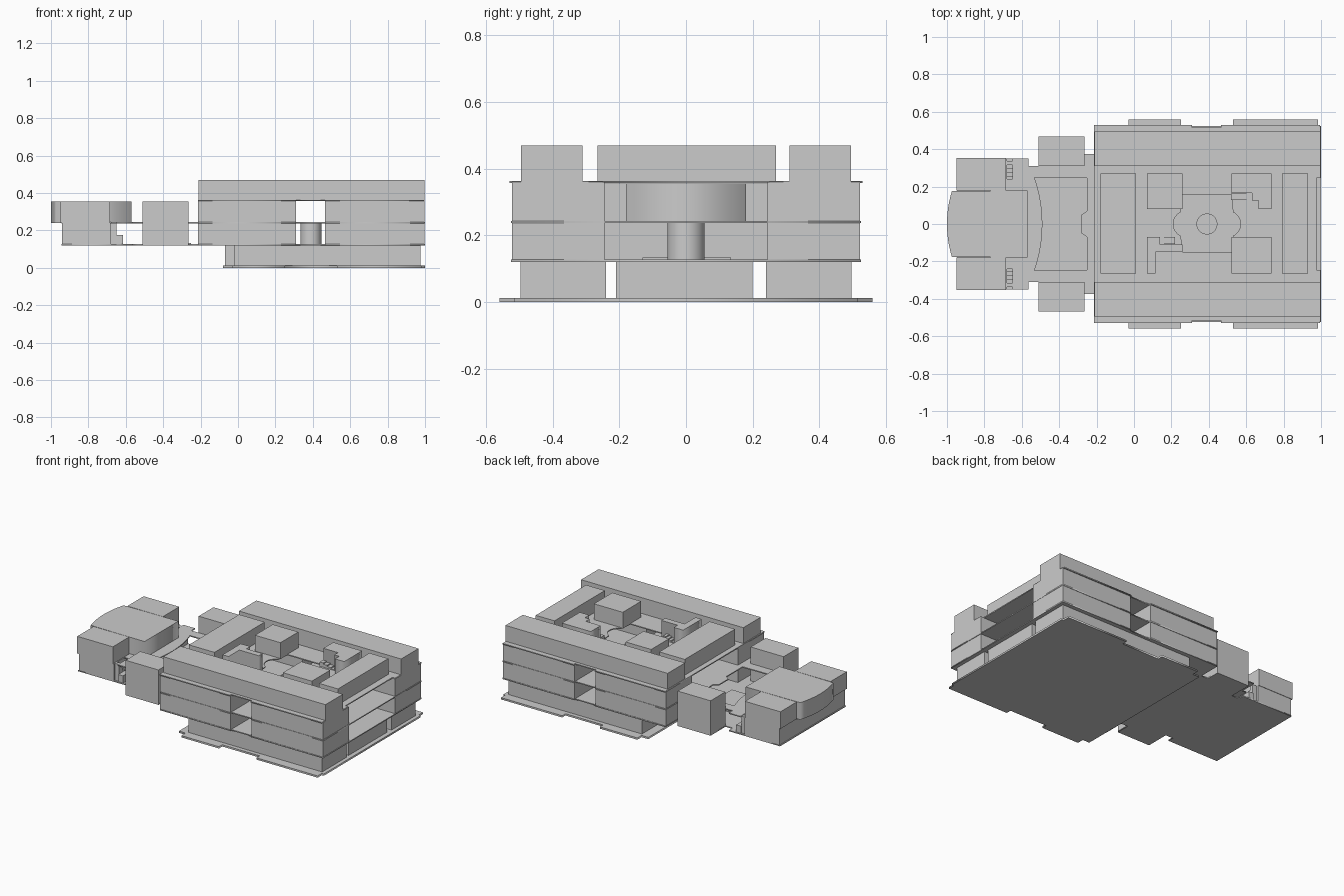
import bpy, bmesh, math


def prism(name, loops, z0, z1):
    """Flat plate from 2D outlines; later loops inside the first become holes."""
    cu = bpy.data.curves.new(name, 'CURVE')
    cu.dimensions = '2D'
    cu.fill_mode = 'BOTH'
    cu.extrude = (z1 - z0) / 2
    for pts in loops:
        sp = cu.splines.new('POLY')
        sp.points.add(len(pts) - 1)
        for p, (x, y) in zip(sp.points, pts):
            p.co = (x, y, 0, 1)
        sp.use_cyclic_u = True
    ob = bpy.data.objects.new(name, cu)
    bpy.context.collection.objects.link(ob)
    ob.location.z = (z0 + z1) / 2
    bpy.ops.object.select_all(action='DESELECT')
    ob.select_set(True)
    bpy.context.view_layer.objects.active = ob
    bpy.ops.object.convert(target='MESH')
    return bpy.context.object


def block(name, x0, x1, y0, y1, z0, z1):
    bm = bmesh.new()
    bmesh.ops.create_cube(bm, size=1)
    for v in bm.verts:
        v.co = ((x0 + x1) / 2 + v.co.x * (x1 - x0),
                (y0 + y1) / 2 + v.co.y * (y1 - y0),
                (z0 + z1) / 2 + v.co.z * (z1 - z0))
    me = bpy.data.meshes.new(name)
    bm.to_mesh(me)
    bm.free()
    ob = bpy.data.objects.new(name, me)
    bpy.context.collection.objects.link(ob)
    return ob


def pair(name, x0, x1, y0, y1, z0, z1):
    """The same block on the front and back side."""
    block(name + "_back", x0, x1, y0, y1, z0, z1)
    block(name + "_front", x0, x1, -y1, -y0, z0, z1)


def mirror_outline(half):
    """Close an outline given for y > 0 by reflecting it across y = 0."""
    return half + [(x, -y) for x, y in reversed(half)]


def arc(cx, cy, r, a0, a1, n=12):
    return [(cx + r * math.cos(math.radians(a0 + (a1 - a0) * i / n)),
             cy + r * math.sin(math.radians(a0 + (a1 - a0) * i / n))) for i in range(n + 1)]


# floor heights and slab thickness
F0, F1, F2, F3, TOP, T = 0.0, 0.12, 0.24, 0.36, 0.47, 0.007

# atrium opening: rectangle with a curved bay at either end
atrium = ([(0.26, -0.15), (0.52, -0.15)] + arc(0.52, 0, 0.07, -90, -270)[::1]
          + [(0.52, 0.155), (0.26, 0.155)] + arc(0.26, 0, 0.07, 90, 270))
atrium = ([(0.26, -0.15), (0.52, -0.15)] + arc(0.50, 0, 0.07, -65, 65)
          + [(0.52, 0.155), (0.26, 0.155)] + arc(0.28, 0, 0.07, 115, 245))

# ground slab with side aprons
prism("ground_slab", [mirror_outline([
    (-0.08, 0.515), (-0.03, 0.515), (-0.03, 0.56), (0.25, 0.56), (0.25, 0.525),
    (0.53, 0.525), (0.53, 0.56), (0.985, 0.56), (0.985, 0.515), (1.0, 0.515)])], F0, 0.012)

# ground floor rooms
for i, (a, b) in enumerate([(-0.02, 0.47), (0.47, 0.64), (0.64, 0.82), (0.82, 0.975)]):
    pair(f"ground_room_{i}", a, b, 0.24, 0.497, 0.012, F1)
block("ground_core", -0.07, 0.97, -0.21, 0.2, 0.012, F1)

# first floor slab, including the left wing
prism("first_floor_slab", [mirror_outline([
    (-0.945, 0.35), (-0.565, 0.35), (-0.565, 0.31), (-0.51, 0.31), (-0.51, 0.465),
    (-0.265, 0.465), (-0.265, 0.375), (-0.215, 0.375), (-0.215, 0.525),
    (0.31, 0.525), (0.31, 0.515), (0.465, 0.515), (0.465, 0.525), (1.0, 0.525)])], F1, F1 + T)

# second floor slab with atrium and wing court openings
court = (arc(-1.25, 0, 0.76, 19, -19, 12) +
         [(-0.25, -0.245), (-0.25, -0.07), (-0.28, -0.05), (-0.28, 0.05), (-0.25, 0.07), (-0.25, 0.245)])
prism("second_floor_slab", [mirror_outline([
    (-0.945, 0.18), (-0.68, 0.18), (-0.68, 0.24), (-0.65, 0.24), (-0.65, 0.35),
    (-0.565, 0.35), (-0.565, 0.31), (-0.265, 0.31), (-0.265, 0.375), (-0.215, 0.375),
    (-0.215, 0.525), (0.31, 0.525), (0.31, 0.515), (0.465, 0.515), (0.465, 0.525), (1.0, 0.525)]),
    atrium, court], F2 - T / 2, F2 + T / 2)
block("court_floor", -0.47, -0.25, -0.13, 0.135, F1 + T, F1 + T + 0.006)

# roof slab
prism("roof_slab", [mirror_outline([
    (-0.215, 0.53), (0.31, 0.53), (0.31, 0.515), (0.465, 0.515), (0.465, 0.53),
    (0.995, 0.53), (0.995, 0.25), (0.975, 0.25)]), atrium], F3 - T / 2, F3 + T / 2)

# upper side rows on two floors, leaving a gap in the middle
for f, z0, z1 in (("first", F1, F2), ("second", F2, F3)):
    pair(f + "_left_rooms", -0.215, 0.31, 0.245, 0.522, z0, z1)
    pair(f + "_right_rooms", 0.465, 0.998, 0.245, 0.522, z0, z1)

# top floor rows and cross blocks
pair("top_row", -0.21, 0.998, 0.31, 0.495, F3, TOP)
block("top_cross_left", -0.18, 0.01, -0.265, 0.27, F3, TOP)
block("top_cross_right", 0.79, 0.93, -0.265, 0.27, F3, TOP)
block("top_cube_left", 0.07, 0.26, 0.08, 0.27, F3, TOP)
block("top_cube_right", 0.52, 0.735, -0.265, -0.07, F3, TOP)

# L-shaped top rooms around the stairs
prism("top_corner_right", [[(0.52, 0.165), (0.63, 0.165), (0.63, 0.125), (0.665, 0.125), (0.665, 0.08),
                            (0.735, 0.08), (0.735, 0.27), (0.52, 0.27)]], F3, TOP)
prism("top_corner_left", [[(0.07, -0.07), (0.07, -0.265), (0.115, -0.265), (0.115, -0.15), (0.26, -0.15),
                           (0.26, -0.11), (0.14, -0.11), (0.14, -0.07)]], F3, TOP)

# stairs beside them
for i in range(4):
    h = F3 + 0.008 + 0.008 * i
    block(f"stair_right_{i}", 0.63 - 0.028 * (i + 1), 0.63 - 0.028 * i, 0.127, 0.163, F3, h)
    block(f"stair_left_{i}", 0.14 + 0.02 * i, 0.14 + 0.02 * (i + 1), -0.108, -0.07, F3, h)

# atrium column
column = prism("atrium_column", [arc(0.39, 0, 0.056, 0, 348.75, 31)], F1, F2 + T / 2)
bpy.ops.object.shade_smooth_by_angle()

# left wing pavilions
pair("wing_pavilion", -0.51, -0.265, 0.31, 0.467, F1, F3 - 0.005)

# wing head: lower block, upper corner rooms and bowed hall
block("head_lower", -0.94, -0.68, -0.35, 0.35, F1, F2)
pair("head_corner_room", -0.95, -0.685, 0.18, 0.353, F2, F3 - 0.005)
prism("head_hall", [[(-0.57, -0.18), (-0.57, 0.18)] + arc(-0.4, 0, 0.6, 163, 197)],
      F2, F3 - 0.005)

# wing stairs
for i in range(4):
    pair(f"wing_stair_{i}", -0.68, -0.65, 0.25 + 0.022 * i, 0.272 + 0.022 * i, F1, F1 + 0.03 * (i + 1))
pair("wing_landing", -0.65, -0.615, 0.25, 0.345, F1, 0.175)
